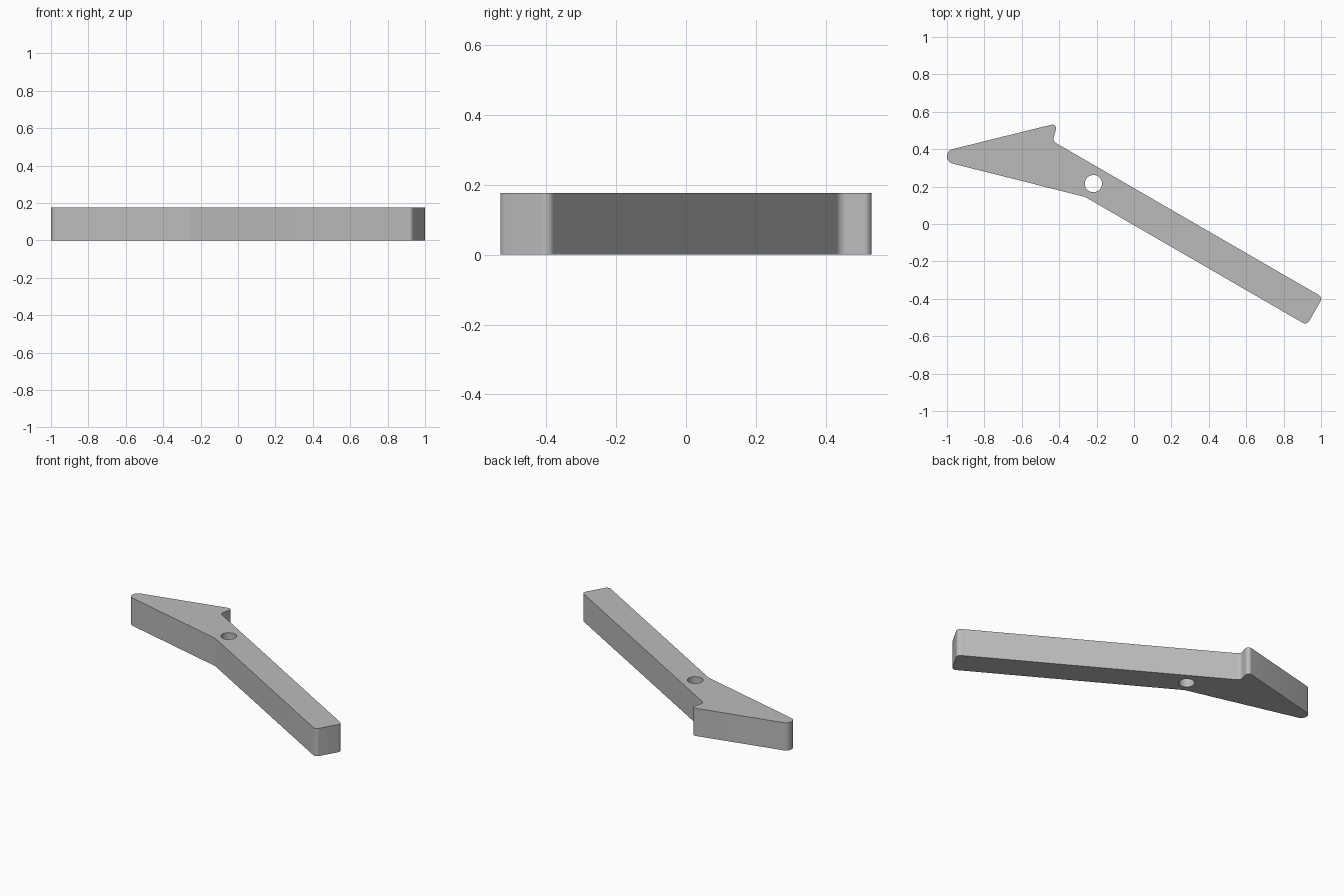
import bpy, bmesh, math
from mathutils import Vector

cube = bpy.data.objects.get("Cube")
if cube:
    bpy.data.objects.remove(cube, do_unlink=True)

HEIGHT = 0.177

# Outline corners: x, y, fillet radius
CORNERS = [
    (-1.0, 0.393, 0.039),      # blunt nose, back
    (-1.0, 0.3305, 0.039),     # blunt nose, front
    (-0.262, 0.145, 0.06),     # bend into the shaft
    (0.924, -0.541, 0.025),    # shaft end, front
    (1.009, -0.392, 0.025),    # shaft end, back
    (-0.435, 0.443, 0.028),    # notch behind the barb
    (-0.408, 0.539, 0.02),     # barb tip
]


def fillet(prev, corner, nxt, radius, steps=8):
    """Points of an arc tangent to both edges at a corner."""
    a, b = (prev - corner).normalized(), (nxt - corner).normalized()
    half = a.angle(b) / 2
    centre = corner + (a + b).normalized() * radius / math.sin(half)
    start = corner + a * radius / math.tan(half) - centre
    end = corner + b * radius / math.tan(half) - centre
    sweep = math.atan2(start.x * end.y - start.y * end.x, start.dot(end))
    for i in range(steps + 1):
        t = sweep * i / steps
        c, s = math.cos(t), math.sin(t)
        yield centre + Vector((start.x * c - start.y * s, start.x * s + start.y * c))


def add_loop(curve, points):
    spline = curve.splines.new("POLY")
    spline.points.add(len(points) - 1)
    for p, co in zip(spline.points, points):
        p.co = (co.x, co.y, 0, 1)
    spline.use_cyclic_u = True


# Rounded outline and pivot hole
corners = [Vector((x, y)) for x, y, r in CORNERS]
outline = []
for i, (x, y, r) in enumerate(CORNERS):
    outline += fillet(corners[i - 1], corners[i], corners[(i + 1) % len(corners)], r)
hole_centre = Vector((-0.217, 0.216))
hole = [hole_centre + 0.046 * Vector((math.cos(t), math.sin(t)))
        for t in (math.tau * i / 40 for i in range(40))]

# Extruded lever plate
curve = bpy.data.curves.new("lever_profile", "CURVE")
curve.dimensions = "2D"
curve.fill_mode = "BOTH"
curve.extrude = HEIGHT / 2
add_loop(curve, outline)
add_loop(curve, hole)
lever = bpy.data.objects.new("barbed_lever", curve)
bpy.context.collection.objects.link(lever)
bpy.ops.object.select_all(action="DESELECT")
lever.select_set(True)
bpy.context.view_layer.objects.active = lever
bpy.ops.object.convert(target="MESH")
lever = bpy.context.object
lever.name = "barbed_lever"

# Weld caps to walls and stand the part on the ground
bm = bmesh.new()
bm.from_mesh(lever.data)
bmesh.ops.remove_doubles(bm, verts=bm.verts, dist=0.0001)
bmesh.ops.translate(bm, verts=bm.verts, vec=(0, 0, HEIGHT / 2))
bmesh.ops.recalc_face_normals(bm, faces=bm.faces)
bm.to_mesh(lever.data)
bm.free()
bpy.ops.object.shade_smooth_by_angle(angle=math.radians(30))

# Plain grey
grey = bpy.data.materials.new("light_grey")
grey.use_nodes = True
colour = (0.5, 0.5, 0.5, 1)
grey.diffuse_color = colour
grey.node_tree.nodes["Principled BSDF"].inputs["Base Color"].default_value = colour
lever.data.materials.clear()
lever.data.materials.append(grey)
